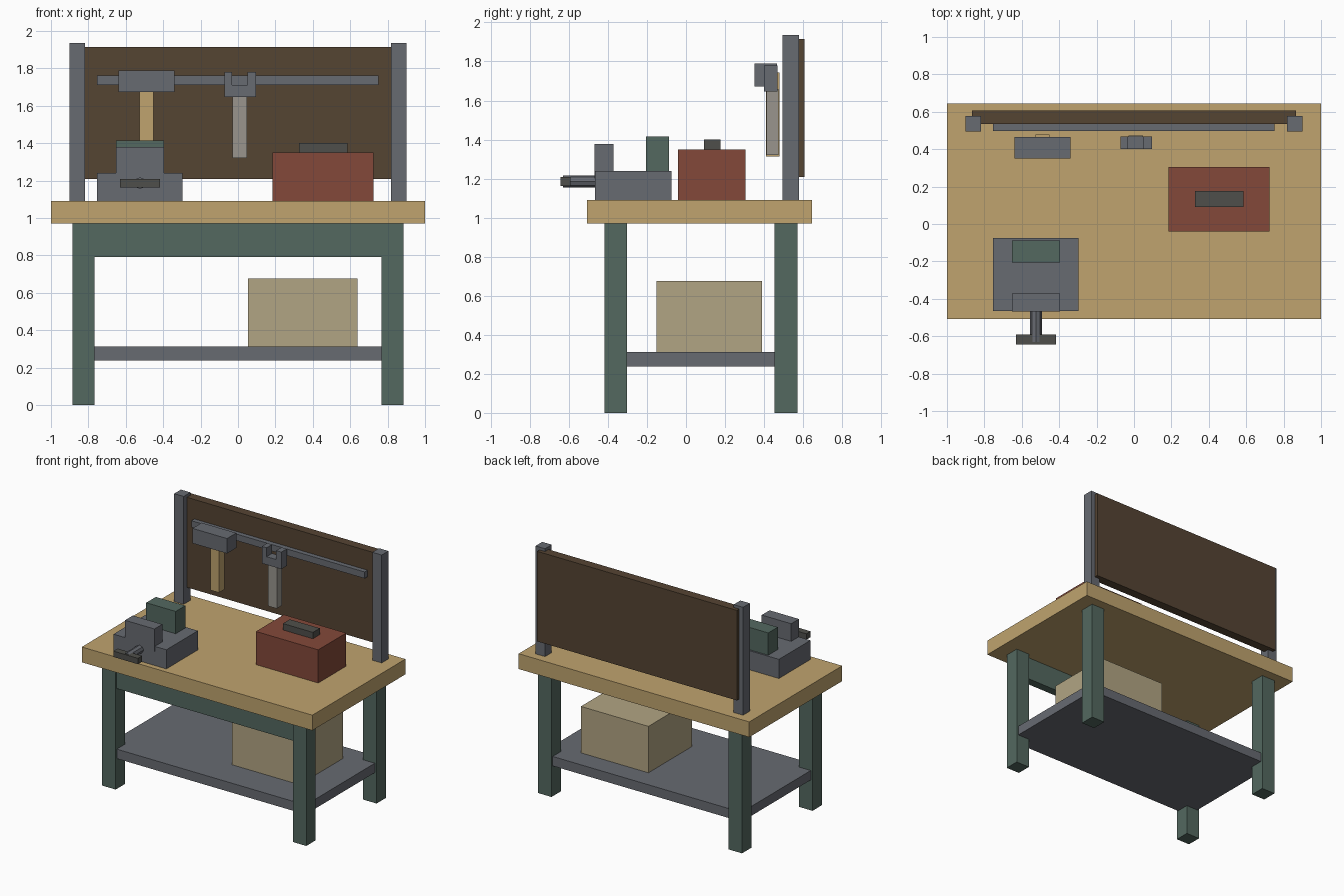
import bpy, bmesh
from math import radians

if "Cube" in bpy.data.objects:
    bpy.data.objects.remove(bpy.data.objects["Cube"])


def material(name, r, g, b):
    m = bpy.data.materials.new(name)
    m.diffuse_color = tuple((c / 255) ** 2.2 for c in (r, g, b)) + (1,)
    m.use_nodes = True
    m.node_tree.nodes["Principled BSDF"].inputs["Base Color"].default_value = m.diffuse_color
    return m


WOOD = material("light_wood", 190, 162, 110)
GREEN = material("green_paint", 84, 104, 96)
STEEL = material("dark_steel", 103, 106, 113)
BROWN = material("brown_board", 86, 70, 54)
RED = material("red_paint", 130, 74, 60)
CARD = material("cardboard", 176, 163, 130)
DARK = material("dark_grip", 80, 80, 76)
PALE = material("pale_metal", 152, 148, 140)


def finish(name, bm, mat):
    bmesh.ops.recalc_face_normals(bm, faces=bm.faces)
    me = bpy.data.meshes.new(name)
    bm.to_mesh(me)
    bm.free()
    me.materials.append(mat)
    ob = bpy.data.objects.new(name, me)
    bpy.context.collection.objects.link(ob)
    return ob


def box(name, x, y, z, mat):
    """Box from (min, max) ranges on each axis."""
    bm = bmesh.new()
    bmesh.ops.create_cube(bm, size=1)
    for v in bm.verts:
        v.co = [r[0] if c < 0 else r[1] for c, r in zip(v.co, (x, y, z))]
    return finish(name, bm, mat)


def extrude_y(name, profile, y, mat):
    """Extrude an x-z profile along y."""
    bm = bmesh.new()
    f = bm.faces.new([bm.verts.new((px, y[0], pz)) for px, pz in profile])
    new = bmesh.ops.extrude_face_region(bm, geom=[f])["geom"]
    bmesh.ops.translate(bm, vec=(0, y[1] - y[0], 0),
                        verts=[v for v in new if isinstance(v, bmesh.types.BMVert)])
    return finish(name, bm, mat)


# Table frame
box("tabletop", (-1, 1), (-0.507, 0.645), (0.97, 1.09), WOOD)
for side, x in (("left", (-0.885, -0.768)), ("right", (0.768, 0.885))):
    box(f"front_leg_{side}", x, (-0.418, -0.303), (0, 0.97), GREEN)
    box(f"back_leg_{side}", x, (0.453, 0.57), (0, 0.97), GREEN)
box("front_apron", (-0.78, 0.78), (-0.41, -0.345), (0.79, 0.97), GREEN)
box("lower_shelf", (-0.87, 0.87), (-0.405, 0.555), (0.238, 0.312), STEEL)
box("storage_box", (0.053, 0.638), (-0.15, 0.39), (0.312, 0.676), CARD)

# Tool board
for side, x in (("left", (-0.9, -0.818)), ("right", (0.818, 0.9))):
    box(f"board_post_{side}", x, (0.495, 0.578), (1.09, 1.936), STEEL)
box("tool_board", (-0.866, 0.866), (0.535, 0.607), (1.208, 1.914), BROWN)
box("tool_rail", (-0.753, 0.75), (0.498, 0.54), (1.711, 1.762), STEEL)

# Hammer
box("hammer_head", (-0.64, -0.34), (0.35, 0.465), (1.672, 1.789), STEEL)
box("hammer_handle", (-0.527, -0.452), (0.41, 0.479), (1.312, 1.743), WOOD)

# Wrench
extrude_y("wrench_head", [(-0.073, 1.647), (0.096, 1.647), (0.096, 1.78), (0.05, 1.78),
                          (0.05, 1.71), (-0.032, 1.71), (-0.032, 1.78), (-0.073, 1.78)],
          (0.4, 0.468), STEEL)
box("wrench_handle", (-0.03, 0.048), (0.412, 0.474), (1.32, 1.66), PALE)

# Toolbox
box("toolbox", (0.184, 0.724), (-0.04, 0.306), (1.09, 1.35), RED)
box("toolbox_handle", (0.326, 0.586), (0.091, 0.176), (1.35, 1.4), DARK)

# Vise
box("vise_base", (-0.754, -0.296), (-0.465, -0.074), (1.09, 1.24), STEEL)
box("vise_front_jaw", (-0.652, -0.396), (-0.469, -0.372), (1.2, 1.378), STEEL)
box("vise_rear_jaw", (-0.652, -0.396), (-0.206, -0.087), (1.2, 1.415), GREEN)
box("vise_handle", (-0.63, -0.417), (-0.644, -0.592), (1.163, 1.209), DARK)
bpy.ops.mesh.primitive_cylinder_add(vertices=8, radius=0.031, depth=0.18,
                                    location=(-0.524, -0.54, 1.186),
                                    rotation=(radians(90), 0, 0))
screw = bpy.context.object
screw.name = "vise_screw"
screw.data.materials.append(STEEL)
